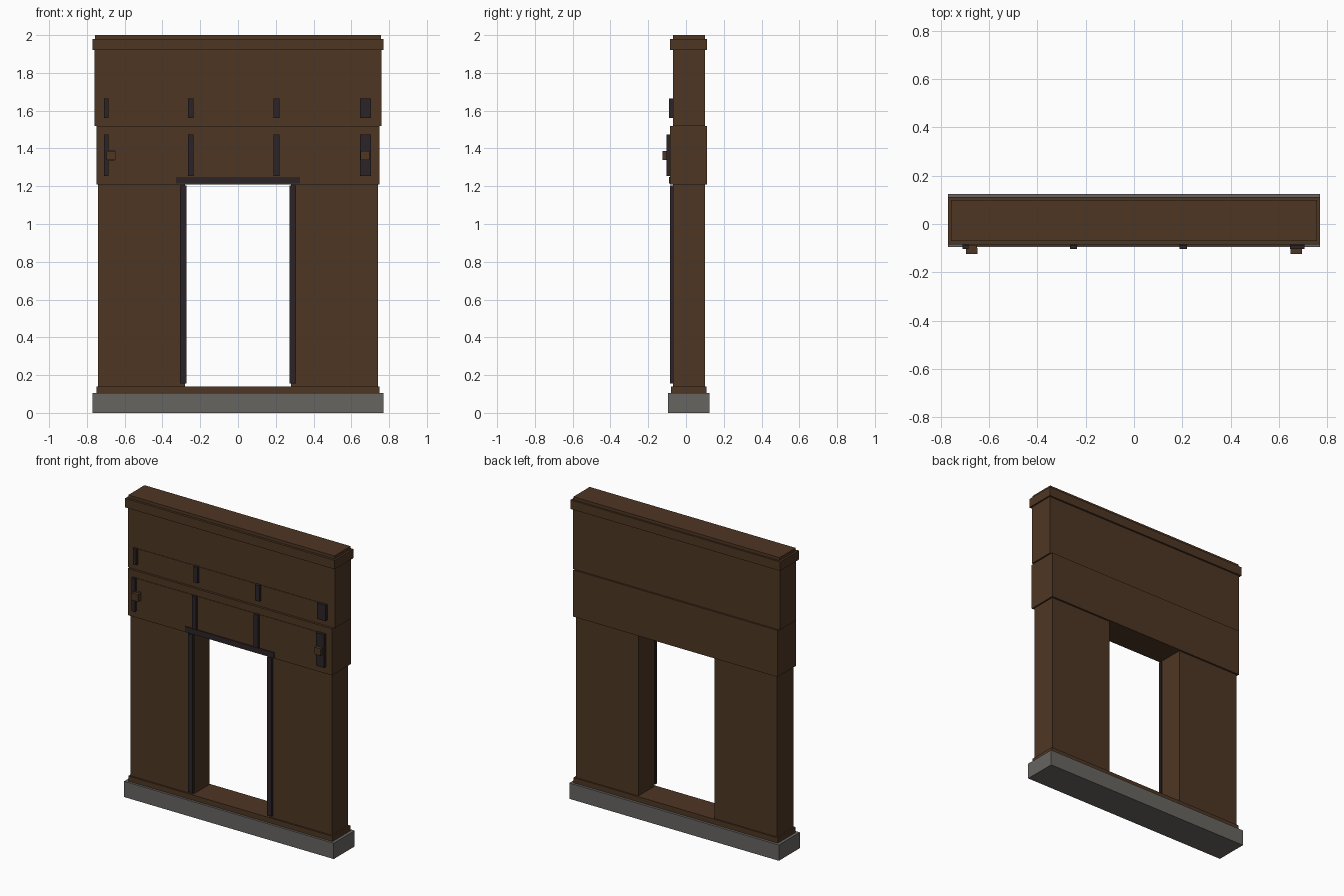
import bpy

cube = bpy.data.objects.get("Cube")
if cube:
    bpy.data.objects.remove(cube, do_unlink=True)


def material(name, rgb):
    m = bpy.data.materials.new(name)
    m.use_nodes = True
    m.diffuse_color = (*rgb, 1)
    bsdf = next(n for n in m.node_tree.nodes if n.type == 'BSDF_PRINCIPLED')
    bsdf.inputs["Base Color"].default_value = (*rgb, 1)
    bsdf.inputs["Roughness"].default_value = 0.9
    return m


wood = material("brown wood", (0.076, 0.037, 0.017))
iron = material("dark iron", (0.025, 0.017, 0.019))
stone = material("grey stone", (0.136, 0.130, 0.120))


def box(name, x, y, z, mat):
    """Box from (min, max) pairs along each axis."""
    spans = (x, y, z)
    verts = [(x[i], y[j], z[k]) for i in (0, 1) for j in (0, 1) for k in (0, 1)]
    faces = [(0, 1, 3, 2), (4, 6, 7, 5), (0, 4, 5, 1),
             (2, 3, 7, 6), (0, 2, 6, 4), (1, 5, 7, 3)]
    mesh = bpy.data.meshes.new(name)
    mesh.from_pydata(verts, [], faces)
    mesh.materials.append(mat)
    ob = bpy.data.objects.new(name, mesh)
    bpy.context.collection.objects.link(ob)
    return ob


def pair(name, x, y, z, mat):
    """A box on the left (+x) and its mirror on the right."""
    box("left_" + name, x, y, z, mat)
    box("right_" + name, (-x[1], -x[0]), y, z, mat)


# Main masses, bottom to top: name, half width, depth, height, material
wall = (-0.07, 0.10)
for name, half, y, z, mat in (
        ("plinth", 0.77, (-0.095, 0.125), (0, 0.105), stone),
        ("sill", 0.75, (-0.08, 0.108), (0.105, 0.14), wood),
        ("header_beam", 0.75, (-0.085, 0.112), (1.21, 1.52), wood),
        ("upper_wall", 0.76, wall, (1.52, 1.92), wood),
        ("cornice", 0.77, (-0.085, 0.112), (1.92, 1.98), wood),
        ("cap", 0.757, wall, (1.98, 2.0), wood)):
    box(name, (-half, half), y, z, mat)

# Doorway sides with their thin panels and dark trim
pair("pillar", (0.28, 0.74), wall, (0.14, 1.21), wood)
pair("door_trim", (0.273, 0.307), (-0.085, -0.068), (0.155, 1.205), iron)
box("door_lintel", (-0.327, 0.327), (-0.09, -0.08), (1.215, 1.25), iron)

# Two sign boards, each a thin wooden panel with dark straps
straps = ((-0.71, -0.685), (-0.265, -0.235), (0.188, 0.22), (0.645, 0.705))
for row, front, back, z in (("upper", -0.09, -0.069, (1.56, 1.665)),
                            ("lower", -0.104, -0.084, (1.255, 1.475))):
    box(row + "_board", (-0.705, 0.70), (back - 0.004, back),
        (z[0] + 0.002, z[1] - 0.002), wood)
    for n, x in enumerate(straps, 1):
        box(f"{row}_strap_{n}", x, (front, back), z, iron)

# Iron backing and wooden pegs at the ends of the lower board
box("right_peg_backing", (-0.71, -0.65), (-0.103, -0.084), (1.335, 1.39), wood)
pair("peg", (0.648, 0.695), (-0.125, -0.10), (1.34, 1.387), wood)
